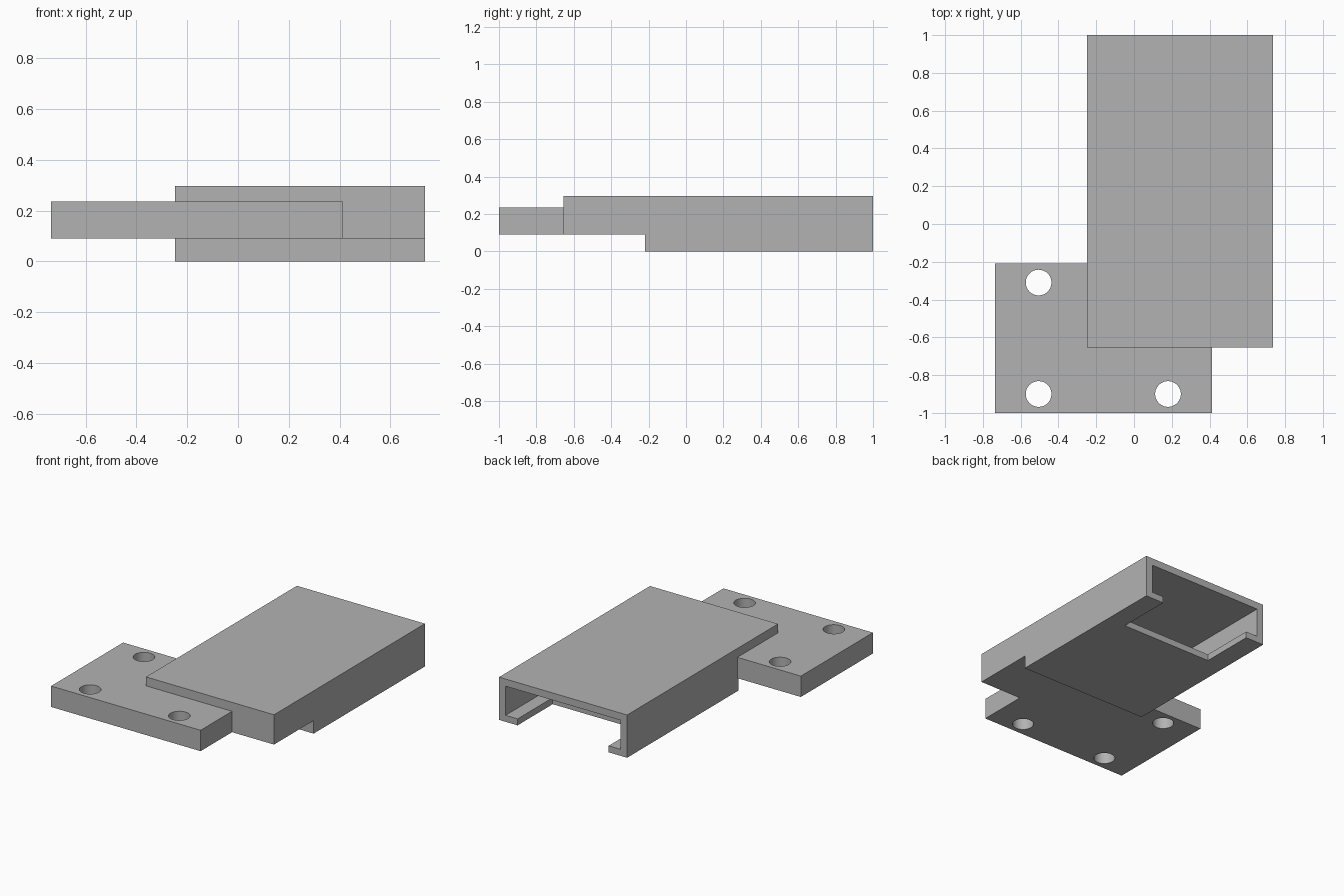
import bpy, bmesh
from mathutils import Vector

cube = bpy.data.objects.get("Cube")
if cube:
    bpy.data.objects.remove(cube, do_unlink=True)

grey = bpy.data.materials.new("plain_grey")
grey.use_nodes = True
grey.diffuse_color = (0.45, 0.45, 0.45, 1)
grey.node_tree.nodes["Principled BSDF"].inputs["Base Color"].default_value = grey.diffuse_color


def prism(name, outline, direction):
    """Extrude a closed planar outline along a vector."""
    bm = bmesh.new()
    face = bm.faces.new([bm.verts.new(p) for p in outline])
    side = bmesh.ops.extrude_face_region(bm, geom=[face])["geom"]
    moved = [v for v in side if isinstance(v, bmesh.types.BMVert)]
    bmesh.ops.translate(bm, verts=moved, vec=Vector(direction))
    bmesh.ops.recalc_face_normals(bm, faces=bm.faces)
    mesh = bpy.data.meshes.new(name)
    bm.to_mesh(mesh)
    bm.free()
    obj = bpy.data.objects.new(name, mesh)
    mesh.materials.append(grey)
    bpy.context.collection.objects.link(obj)
    return obj


def box(name, x0, x1, y0, y1, z0, z1):
    return prism(name, [(x0, y0, z0), (x1, y0, z0), (x1, y1, z0), (x0, y1, z0)], (0, 0, z1 - z0))


def cut(target, cutter):
    """Subtract a cutter, then remove it."""
    cutter.hide_render = True
    mod = target.modifiers.new("cut", "BOOLEAN")
    mod.operation = "DIFFERENCE"
    mod.solver = "EXACT"
    mod.object = cutter
    select(target)
    bpy.ops.object.modifier_apply(modifier=mod.name)
    bpy.data.objects.remove(cutter, do_unlink=True)


def select(obj):
    bpy.ops.object.select_all(action="DESELECT")
    obj.select_set(True)
    bpy.context.view_layer.objects.active = obj


# Housing: stepped side profile swept across its width
left, right = 0.735, -0.248
front, step, back = -0.655, -0.22, 1.0
low, top, wall = 0.09, 0.297, 0.05
profile = [(front, low), (step, low), (step, 0), (back, 0), (back, top), (front, top)]
housing = prism("housing", [(right, y, z) for y, z in profile], (left - right, 0, 0))

# Cavity open at the back, and the slot in its floor
cut(housing, box("cavity_cutter", right + wall, left - wall, step + wall, back + 0.1, wall - 0.005, top - wall))
lip = 0.142
cut(housing, box("slot_cutter", right + lip, left - lip, 0.615, back + 0.1, -0.1, 0.1))

# L-shaped mounting plate wrapping the front right corner of the housing
edge, plate_left, plate_back = -0.735, 0.413, -0.21
corners = [(edge, -1), (plate_left, -1), (plate_left, front),
           (right, front), (right, plate_back), (edge, plate_back)]
plate = prism("mounting_plate", [(x, y, low) for x, y in corners], (0, 0, 0.145))

# Screw holes through the plate
for x, y in [(-0.505, -0.31), (-0.505, -0.9), (0.18, -0.9)]:
    bpy.ops.mesh.primitive_cylinder_add(vertices=48, radius=0.068, depth=0.5, location=(x, y, 0.16))
    hole = bpy.context.object
    hole.data.materials.append(grey)
    cut(plate, hole)

select(plate)
bpy.ops.object.shade_smooth_by_angle()
